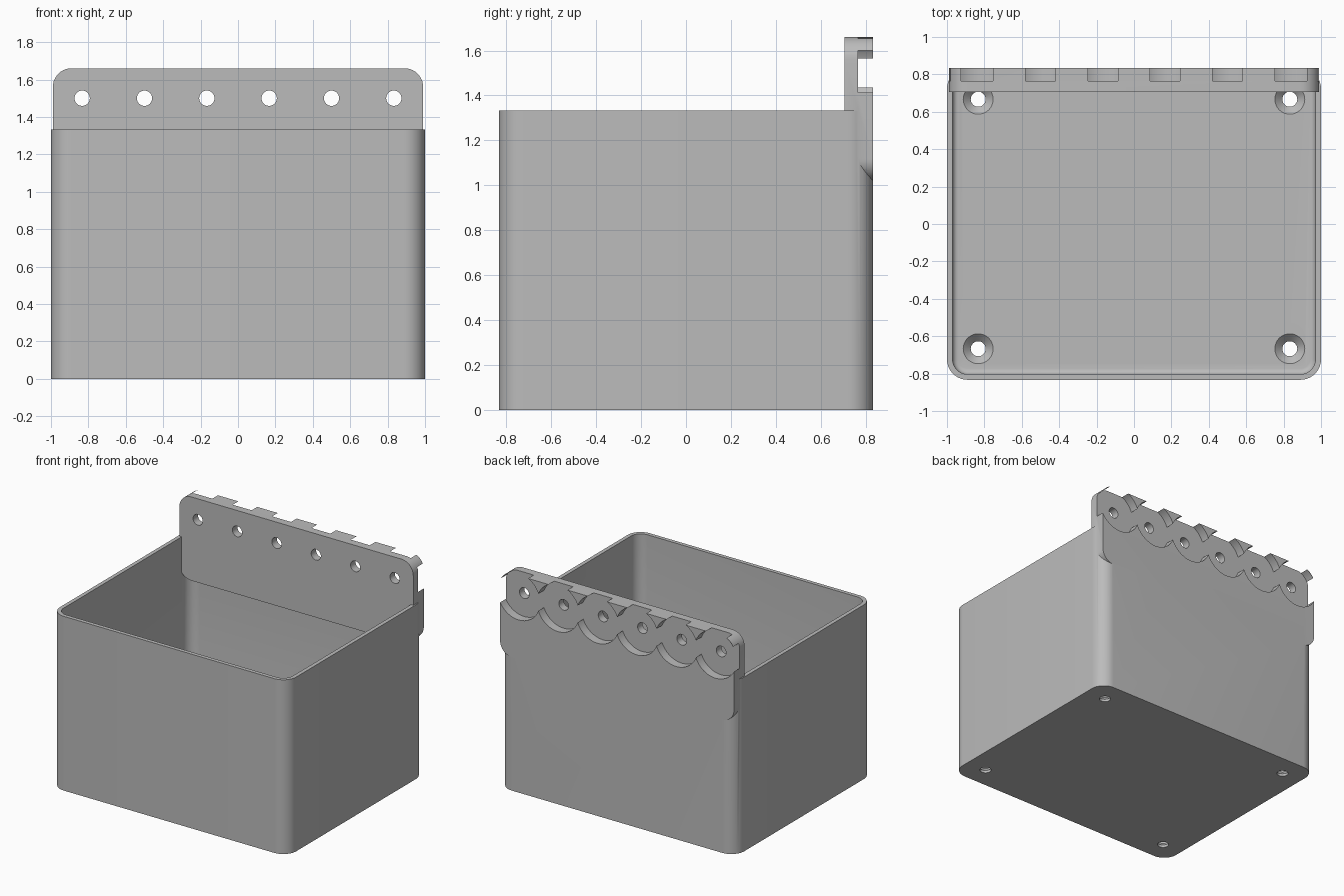
import bpy, bmesh, math
from mathutils import Matrix, Vector

if "Cube" in bpy.data.objects:
    bpy.data.objects.remove(bpy.data.objects["Cube"], do_unlink=True)

grey = bpy.data.materials.new("plain_grey")
grey.use_nodes = True
grey.diffuse_color = (0.5, 0.5, 0.5, 1)
grey.node_tree.nodes["Principled BSDF"].inputs["Base Color"].default_value = (0.5, 0.5, 0.5, 1)

HALF_X, HALF_Y, RIM = 1.0, 0.833, 1.333
WALL, FLOOR = 0.03, 0.06
PIN_Z = 1.5


def to_object(bm, name):
    bmesh.ops.recalc_face_normals(bm, faces=bm.faces)
    mesh = bpy.data.meshes.new(name)
    bm.to_mesh(mesh)
    bm.free()
    mesh.materials.append(grey)
    obj = bpy.data.objects.new(name, mesh)
    bpy.context.collection.objects.link(obj)
    return obj


def rounded_block(name, lo, hi, axis, radius, floor_fillet=0):
    """Box with the four edges along one axis rounded."""
    bm = bmesh.new()
    bmesh.ops.create_cube(bm, size=1)
    lo, hi = Vector(lo), Vector(hi)
    for v in bm.verts:
        v.co = Vector([lo[i] if v.co[i] < 0 else hi[i] for i in range(3)])
    edges = [e for e in bm.edges
             if abs(e.verts[0].co[axis] - e.verts[1].co[axis]) > 1e-4]
    bmesh.ops.bevel(bm, geom=edges, offset=radius, segments=10,
                    profile=0.5, affect='EDGES')
    if floor_fillet:
        edges = [e for e in bm.edges if all(abs(v.co.z - lo.z) < 1e-5 for v in e.verts)]
        bmesh.ops.bevel(bm, geom=edges, offset=floor_fillet, segments=5,
                        profile=0.5, affect='EDGES')
    return to_object(bm, name)


def round_tool(name, start, end, r1, r2, segments=48):
    """Cylinder or cone between two points."""
    bm = bmesh.new()
    start, end = Vector(start), Vector(end)
    span = end - start
    turn = span.to_track_quat('Z', 'Y').to_matrix().to_4x4()
    bmesh.ops.create_cone(bm, cap_ends=True, segments=segments, radius1=r1, radius2=r2,
                          depth=span.length,
                          matrix=Matrix.Translation((start + end) / 2) @ turn)
    return to_object(bm, name)


def combine(target, tool, operation='DIFFERENCE'):
    mod = target.modifiers.new("combine", 'BOOLEAN')
    mod.operation, mod.solver, mod.object = operation, 'EXACT', tool
    with bpy.context.temp_override(object=target, active_object=target):
        bpy.ops.object.modifier_apply(modifier=mod.name)
    bpy.data.objects.remove(tool, do_unlink=True)


# Open bin with rounded corners
bin_body = rounded_block("storage_bin", (-HALF_X, -HALF_Y, 0), (HALF_X, HALF_Y, RIM), 2, 0.11)
cavity = rounded_block("cavity", (-HALF_X + WALL, -HALF_Y + WALL, FLOOR),
                       (HALF_X - WALL, HALF_Y - WALL, RIM + 0.3), 2, 0.08, 0.03)
combine(bin_body, cavity)

# Hanging plate along the back
plate = rounded_block("hanging_plate", (-0.99, 0.705, 1.02), (0.99, HALF_Y, 1.66), 1, 0.1)
combine(bin_body, plate, 'UNION')

# Overlapping round recesses with pin holes
for i in range(6):
    x = (i - 2.5) / 3
    combine(bin_body, round_tool("recess", (x, 0.765, PIN_Z), (x, 0.95, PIN_Z), 0.179, 0.179, 64))
    combine(bin_body, round_tool("pin_hole", (x, 0.6, PIN_Z), (x, 0.95, PIN_Z), 0.041, 0.041, 32))

# Countersunk screw holes in the floor
for x in (-0.833, 0.833):
    for y in (-0.667, 0.667):
        combine(bin_body, round_tool("screw_hole", (x, y, -0.1), (x, y, 0.2), 0.04, 0.04, 32))
        combine(bin_body, round_tool("countersink", (x, y, FLOOR - 0.04),
                                     (x, y, FLOOR + 0.01), 0.04, 0.09, 32))

# Smooth rounded faces, keep sharp edges
bpy.ops.object.select_all(action='DESELECT')
bin_body.select_set(True)
bpy.context.view_layer.objects.active = bin_body
bpy.ops.object.shade_smooth_by_angle(angle=math.radians(30))
